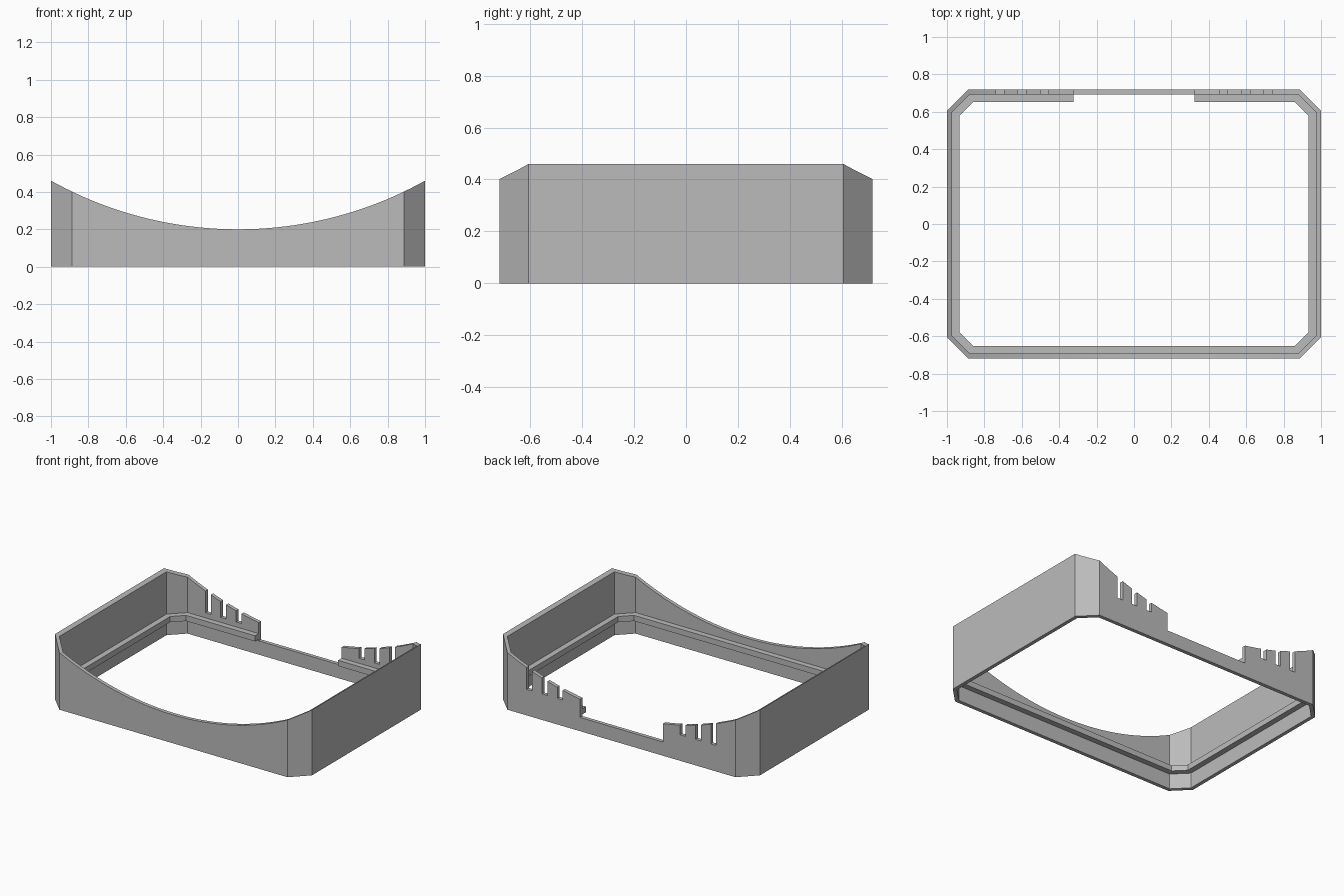
import bpy, bmesh, math
from mathutils import Matrix

if "Cube" in bpy.data.objects:
    bpy.data.objects.remove(bpy.data.objects["Cube"], do_unlink=True)

HALF_X, HALF_Y, CHAMFER = 1.0, 0.718, 0.112
WALL, LEDGE = 0.026, 0.066
HEIGHT, LOW = 0.46, 0.2
RADIUS = (1 + (HEIGHT - LOW) ** 2) / (2 * (HEIGHT - LOW))

grey = bpy.data.materials.new("plain grey")
grey.use_nodes = True
colour = (0.5, 0.5, 0.5, 1)
grey.diffuse_color = colour
grey.node_tree.nodes["Principled BSDF"].inputs["Base Color"].default_value = colour


def make_object(name, bm):
    bmesh.ops.recalc_face_normals(bm, faces=bm.faces)
    mesh = bpy.data.meshes.new(name)
    bm.to_mesh(mesh)
    bm.free()
    mesh.materials.append(grey)
    obj = bpy.data.objects.new(name, mesh)
    bpy.context.collection.objects.link(obj)
    return obj


def outline(inset):
    """Rectangle with cut corners, moved inward by an even distance."""
    x, y = HALF_X - inset, HALF_Y - inset
    c = CHAMFER - inset * (2 - math.sqrt(2))
    corner = [(x, y - c), (x - c, y)]
    right = [(a, -b) for a, b in reversed(corner)] + corner
    return right + [(-a, -b) for a, b in right]


def ring(name, outer, inner, z0, z1):
    bm = bmesh.new()
    loops = [[bm.verts.new((x, y, z)) for x, y in outline(d)]
             for d, z in ((outer, z0), (outer, z1), (inner, z1), (inner, z0))]
    for k in range(4):
        a, b = loops[k], loops[(k + 1) % 4]
        for i in range(8):
            j = (i + 1) % 8
            bm.faces.new((a[i], a[j], b[j], b[i]))
    return make_object(name, bm)


def box_cutter(name, x0, x1, z0):
    bm = bmesh.new()
    size = Matrix.Diagonal((x1 - x0, 0.4, 1, 1))
    place = Matrix.Translation(((x0 + x1) / 2, HALF_Y, z0 + 0.5))
    bmesh.ops.create_cube(bm, size=1, matrix=place @ size)
    return make_object(name, bm)


def cut(target, cutter):
    mod = target.modifiers.new("cut", 'BOOLEAN')
    mod.operation, mod.solver, mod.object = 'DIFFERENCE', 'EXACT', cutter
    bpy.context.view_layer.objects.active = target
    bpy.ops.object.modifier_apply(modifier=mod.name)


# Thin chamfered wall and the ledge running around its inside
wall = ring("frame_wall", 0, WALL, 0, HEIGHT + 0.1)
ledge = ring("inner_ledge", WALL - 0.008, LEDGE, 0.108, 0.148)

# Sweeping concave top edge
bm = bmesh.new()
bmesh.ops.create_cone(bm, cap_ends=True, segments=256, radius1=RADIUS, radius2=RADIUS, depth=3,
                      matrix=Matrix.Translation((0, 0, LOW + RADIUS)) @ Matrix.Rotation(math.pi / 2, 4, 'X'))
arc = make_object("arc_cutter", bm)
cut(wall, arc)

# Wide opening in the back
notch = box_cutter("notch_cutter", -0.323, 0.323, 0.097)
cut(wall, notch)
cut(ledge, notch)
cutters = [arc, notch]

# Three narrow slots on each side of the opening
for side in (-1, 1):
    for x in (0.478, 0.598, 0.717):
        slot = box_cutter("slot_cutter", side * x - 0.021, side * x + 0.021, 0.183)
        cut(wall, slot)
        cutters.append(slot)

for cutter in cutters:
    bpy.data.objects.remove(cutter, do_unlink=True)

# Smooth the curved top while keeping every corner sharp
for obj in (wall, ledge):
    bpy.ops.object.select_all(action='DESELECT')
    obj.select_set(True)
    bpy.context.view_layer.objects.active = obj
    bpy.ops.object.shade_smooth_by_angle(angle=math.radians(20))
